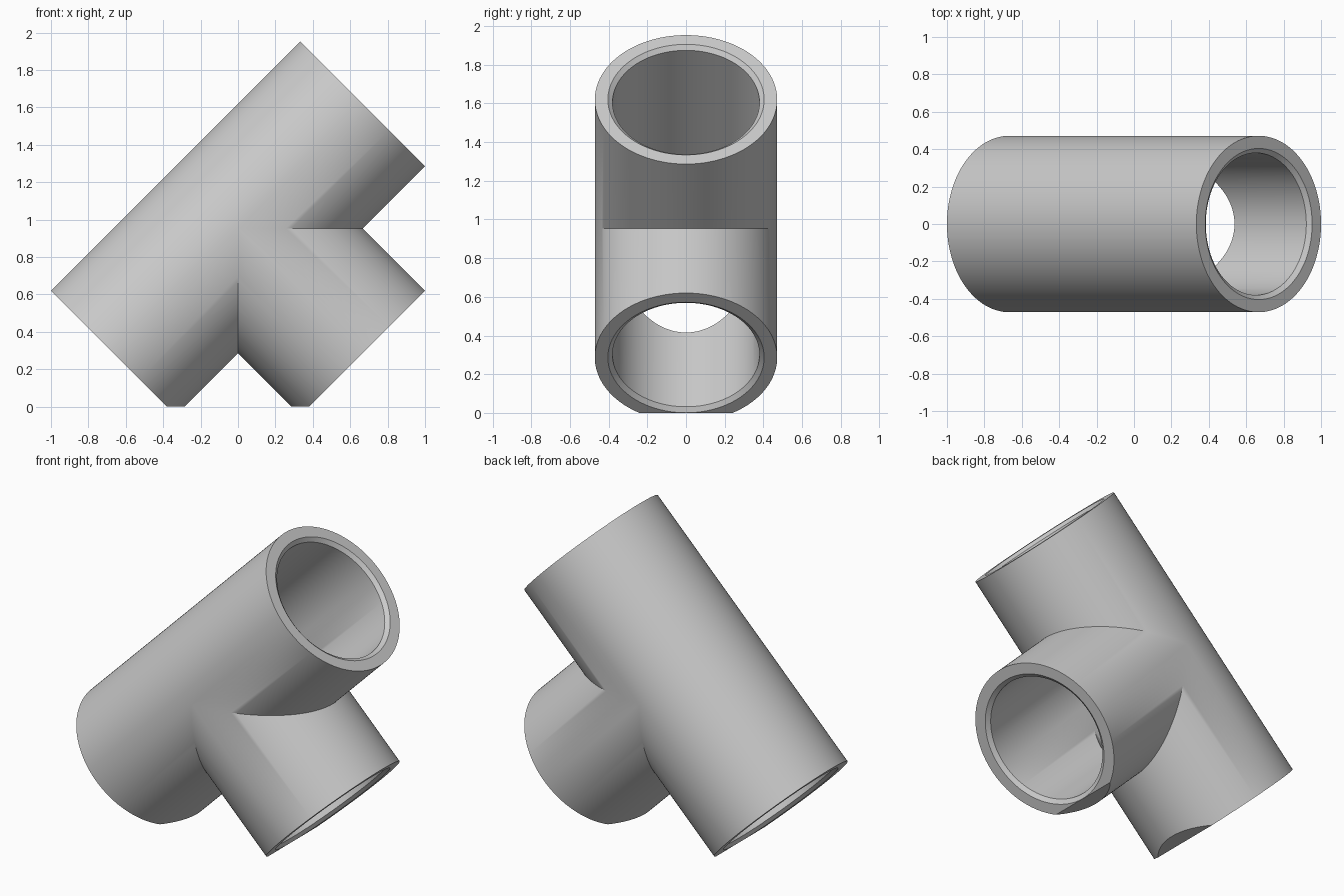
import bpy, bmesh, math
from mathutils import Vector

if "Cube" in bpy.data.objects:
    bpy.data.objects.remove(bpy.data.objects["Cube"])

SEGMENTS = 128
OUTER, BORE, LIP = 0.4714, 0.38, 0.404   # radii of the wall, bore and chamfer rim
LENGTH, CHAMFER = 0.9428, 0.02           # arm length from the joint, chamfer depth
CENTRE = Vector((0, 0, 0.953))
Y = Vector((0, 1, 0))
RUN = Vector((1, 0, 1)).normalized()      # axis of the straight pipe
SIDE = Vector((1, 0, -1)).normalized()    # axis of the branch

bm = bmesh.new()


def add_arm(axis, across, start):
    """One hollow arm, mitred at the joint, with a chamfered mouth."""
    rows = []
    for i in range(SEGMENTS):
        angle = 2 * math.pi * i / SEGMENTS
        c, s = math.cos(angle), math.sin(angle)
        profile = [(OUTER, start(OUTER * c)), (OUTER, LENGTH), (LIP, LENGTH),
                   (BORE, LENGTH - CHAMFER), (BORE, start(BORE * c))]
        rows.append([bm.verts.new(CENTRE + axis * t + across * r * c + Y * r * s)
                     for r, t in profile])
    for i, row in enumerate(rows):
        nxt = rows[(i + 1) % SEGMENTS]
        for j in range(len(row) - 1):
            bm.faces.new((row[j], row[j + 1], nxt[j + 1], nxt[j]))


# Both halves of the straight pipe, then the branch
add_arm(RUN, SIDE, lambda d: max(d, 0))
add_arm(-RUN, SIDE, lambda d: max(d, 0))
add_arm(SIDE, RUN, abs)
bmesh.ops.remove_doubles(bm, verts=bm.verts, dist=1e-5)

# Flat feet where the two lower mouths rest on the ground
cut = bmesh.ops.bisect_plane(bm, geom=bm.verts[:] + bm.edges[:] + bm.faces[:],
                             plane_co=(0, 0, 0), plane_no=(0, 0, 1), clear_inner=True)
rim = [e for e in cut["geom_cut"] if isinstance(e, bmesh.types.BMEdge)]
bmesh.ops.holes_fill(bm, edges=rim, sides=0)
bmesh.ops.recalc_face_normals(bm, faces=bm.faces)

mesh = bpy.data.meshes.new("pipe_tee")
bm.to_mesh(mesh)
bm.free()
pipe = bpy.data.objects.new("pipe_tee", mesh)
bpy.context.collection.objects.link(pipe)

grey = bpy.data.materials.new("light grey")
grey.diffuse_color = (0.6, 0.6, 0.6, 1)
grey.use_nodes = True
grey.node_tree.nodes["Principled BSDF"].inputs["Base Color"].default_value = grey.diffuse_color
mesh.materials.append(grey)

bpy.context.view_layer.objects.active = pipe
pipe.select_set(True)
bpy.ops.object.shade_smooth_by_angle(angle=math.radians(30))
